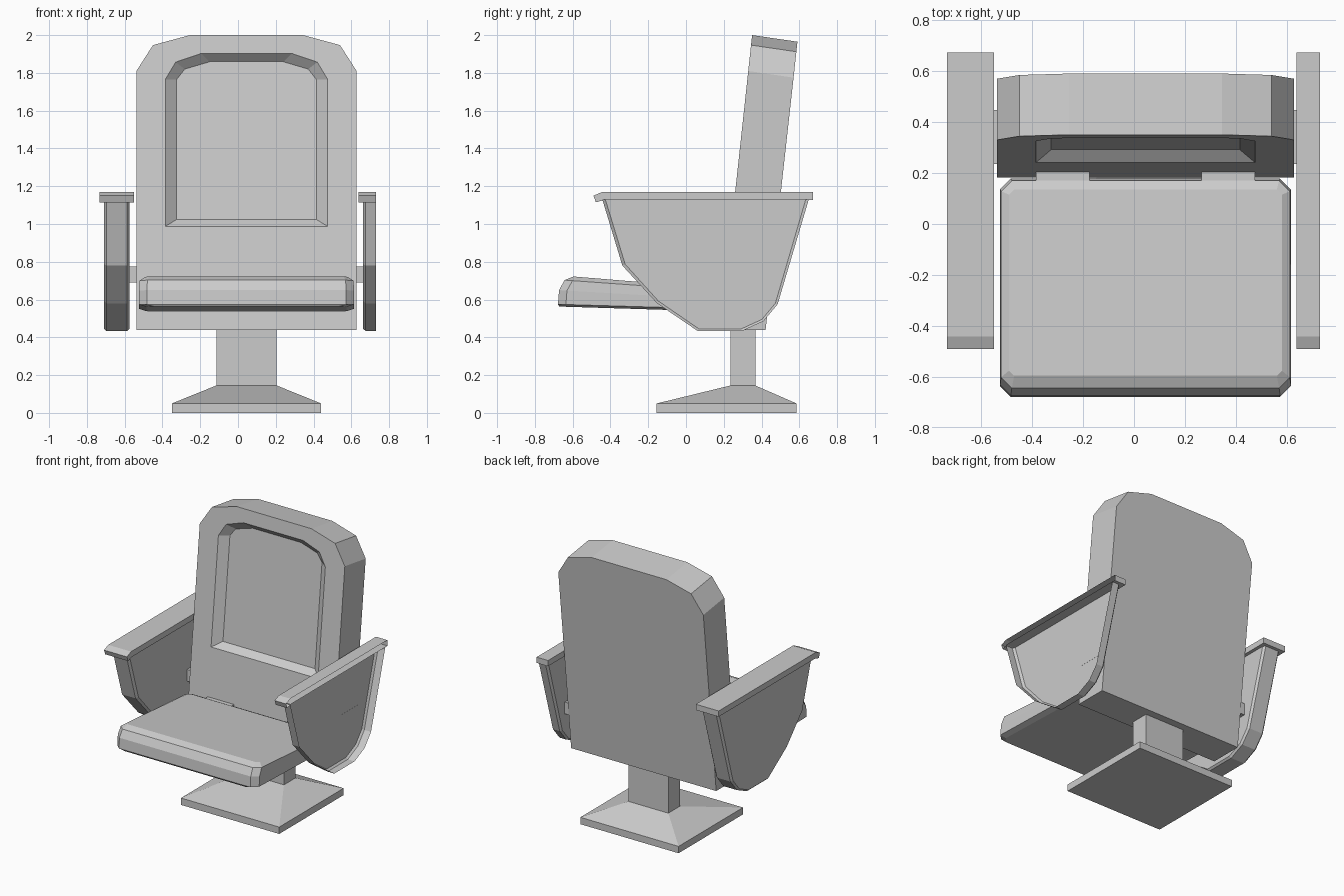
import bpy, bmesh
from mathutils import Vector

if "Cube" in bpy.data.objects:
    bpy.data.objects.remove(bpy.data.objects["Cube"], do_unlink=True)

CX = 0.045      # middle of the seat; the two arms differ in width

grey = bpy.data.materials.new("plain_grey")
grey.use_nodes = True
COLOUR = (0.6, 0.6, 0.6, 1)
grey.diffuse_color = COLOUR
grey.node_tree.nodes["Principled BSDF"].inputs["Base Color"].default_value = COLOUR


def loft(name, loops, start=True, end=True):
    """Skin a row of matching point loops, with optional end faces."""
    bm = bmesh.new()
    rings = [[bm.verts.new(p) for p in loop] for loop in loops]
    for a, b in zip(rings, rings[1:]):
        for i in range(len(a)):
            j = (i + 1) % len(a)
            bm.faces.new((a[i], a[j], b[j], b[i]))
    if start:
        bm.faces.new(rings[0][::-1])
    if end:
        bm.faces.new(rings[-1])
    bmesh.ops.recalc_face_normals(bm, faces=bm.faces)
    mesh = bpy.data.meshes.new(name)
    bm.to_mesh(mesh)
    bm.free()
    mesh.materials.append(grey)
    obj = bpy.data.objects.new(name, mesh)
    bpy.context.collection.objects.link(obj)
    return obj


def rect(x0, x1, y0, y1, z):
    return [(x0, y0, z), (x1, y0, z), (x1, y1, z), (x0, y1, z)]


def box(name, x0, x1, y0, y1, z0, z1):
    return loft(name, [rect(x0, x1, y0, y1, z0), rect(x0, x1, y0, y1, z1)])


# Pedestal: flat plate, sloped skirt and column
def foot_ring(half, y0, y1, z):
    return rect(CX - half, CX + half, y0, y1, z)


loft("pedestal", [foot_ring(0.395, -0.155, 0.585, 0), foot_ring(0.395, -0.155, 0.585, 0.05),
                  foot_ring(0.16, 0.235, 0.367, 0.145), foot_ring(0.16, 0.235, 0.367, 0.445)])


# Backrest: leaning slab with a recessed front panel
def lean(half_outline, depth=0.0):
    outline = half_outline + [(-x, z) for x, z in reversed(half_outline)]
    return [Vector((CX + x, 0.35 - 0.108 * (2 - z) + depth, z)) for x, z in outline]


slab = [(0.583, 0.44), (0.583, 1.81), (0.495, 1.947), (0.30, 2.0)]
rim = [(0.43, 0.987), (0.43, 1.765), (0.375, 1.857), (0.24, 1.903)]
panel = [(0.37, 1.024), (0.37, 1.765), (0.327, 1.82), (0.195, 1.859)]
front = lean(slab)
back = [p + Vector((0, 0.24, -0.035 if p.z > 1 else 0)) for p in front]
loft("backrest", [back, front, lean(rim), lean(panel, 0.047)])


# Seat cushion: clipped corners, rounded front and a slight backward tilt
def cushion_ring(inset, y0, y1, z_front, z_back, clip=0.042):
    h = 0.57 - inset
    plan = [(-h + clip, y0), (h - clip, y0), (h, y0 + clip), (h, y1 - clip),
            (h - clip, y1), (-h + clip, y1), (-h, y1 - clip), (-h, y0 + clip)]
    return [(CX + x, y, z_front + (z_back - z_front) * (y - y0) / (y1 - y0)) for x, y in plan]


loft("seat_cushion", [cushion_ring(0.04, -0.67, 0.165, 0.563, 0.537),
                      cushion_ring(0, -0.678, 0.178, 0.575, 0.55),
                      cushion_ring(0, -0.672, 0.178, 0.65, 0.6),
                      cushion_ring(0.004, -0.643, 0.17, 0.703, 0.645),
                      cushion_ring(0.035, -0.595, 0.135, 0.722, 0.662, 0.02)])

# Seat hinges and the bar that carries the arms
for side, label in ((-1, "right"), (1, "left")):
    mid = CX + side * 0.325
    box(label + "_seat_hinge", mid - 0.105, mid + 0.105, 0.14, 0.215, 0.57, 0.64)
box("arm_bar", -0.578, 0.664, 0.235, 0.447, 0.69, 0.775)

# Arms: one half shape, doubled on the right and left as an open half on the left
side_profile = [(-0.443, 1.13), (-0.337, 0.78), (-0.153, 0.58), (0.063, 0.433),
                (0.296, 0.433), (0.41, 0.485), (0.485, 0.575), (0.65, 1.13)]
inner_profile = [(-0.427, 1.13), (-0.322, 0.787), (-0.146, 0.592), (0.068, 0.445),
                 (0.293, 0.445), (0.402, 0.495), (0.473, 0.58), (0.634, 1.13)]
cap_profile = [(-0.49, 1.15), (-0.442, 1.17), (0.673, 1.17), (0.673, 1.128),
               (-0.43, 1.128), (-0.477, 1.115)]


def section(profile, x):
    return [(x, y, z) for y, z in profile]


def arm(label, mid, direction, both):
    panel_rows = [(side_profile, 0), (side_profile, 0.054), (inner_profile, 0.067)]
    cap_rows = [(cap_profile, 0), (cap_profile, 0.092)]
    for part, rows in (("_arm_panel", panel_rows), ("_arm_cap", cap_rows)):
        if both:
            rows = [(p, -d) for p, d in reversed(rows[1:])] + rows[1:]
        loft(label + part, [section(p, mid + direction * d) for p, d in rows], start=both)


arm("right", -0.642, 1, True)
arm("left", 0.73, -1, False)
